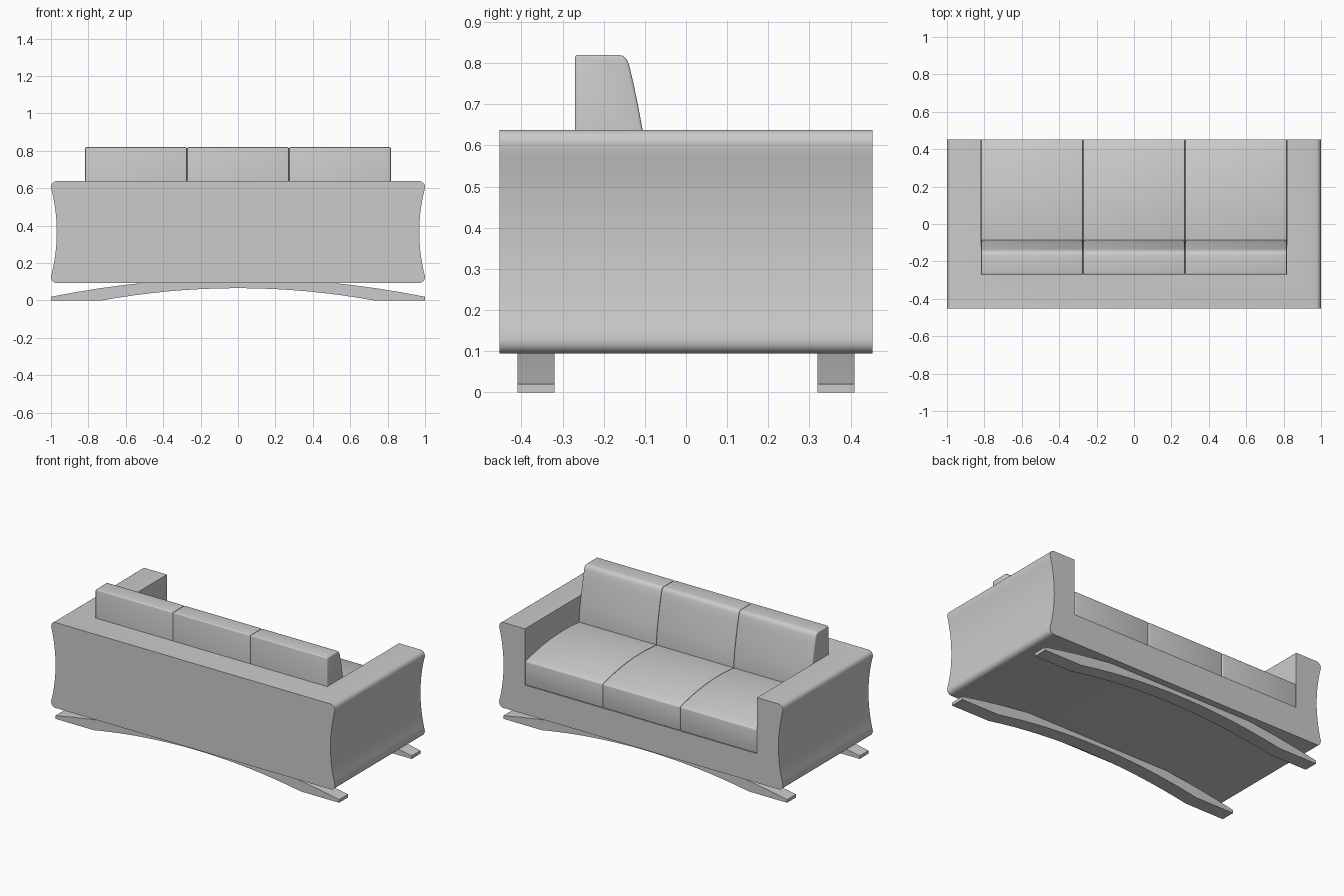
import bpy, bmesh, math
from mathutils import Vector

cube = bpy.data.objects.get("Cube")
if cube:
    bpy.data.objects.remove(cube, do_unlink=True)

# Single upholstery colour
GREY = (0.6, 0.6, 0.6, 1.0)
mat = bpy.data.materials.new("light grey")
mat.use_nodes = True
mat.diffuse_color = GREY
mat.node_tree.nodes["Principled BSDF"].inputs["Base Color"].default_value = GREY


def extrude_profile(name, points, axis, start, end):
    """Extrude a profile along x (points are y, z) or along y (points are x, z)."""
    bm = bmesh.new()
    if axis == "x":
        verts = [bm.verts.new((start, a, b)) for a, b in points]
        move = Vector((end - start, 0, 0))
    else:
        verts = [bm.verts.new((a, start, b)) for a, b in points]
        move = Vector((0, end - start, 0))
    face = bm.faces.new(verts)
    geom = bmesh.ops.extrude_face_region(bm, geom=[face])["geom"]
    bmesh.ops.translate(bm, verts=[g for g in geom if isinstance(g, bmesh.types.BMVert)], vec=move)
    bmesh.ops.recalc_face_normals(bm, faces=bm.faces)
    mesh = bpy.data.meshes.new(name)
    bm.to_mesh(mesh)
    bm.free()
    mesh.materials.append(mat)
    obj = bpy.data.objects.new(name, mesh)
    bpy.context.collection.objects.link(obj)
    return obj


def activate(obj):
    bpy.ops.object.select_all(action="DESELECT")
    obj.select_set(True)
    bpy.context.view_layer.objects.active = obj


def smooth(obj):
    activate(obj)
    bpy.ops.object.shade_smooth_by_angle(angle=math.radians(35))


def soften(obj, width):
    bev = obj.modifiers.new("soft edges", "BEVEL")
    bev.width = width
    bev.segments = 3
    bev.limit_method = "ANGLE"
    bev.angle_limit = math.radians(60)
    bev.use_clamp_overlap = False
    activate(obj)
    bpy.ops.object.modifier_apply(modifier=bev.name)
    smooth(obj)


# Body: waisted sides with rounded corners, seat space cut out of it
BOTTOM, TOP, DEPTH, INNER, BACK = 0.094, 0.638, 0.453, 0.818, -0.27
mid = (BOTTOM + TOP) / 2
corner = [(0.972, 0.0), (0.983, 0.003), (0.992, 0.010), (0.998, 0.020)]
waist = []
for i in range(17):
    t = -1 + i / 8
    waist.append((0.969 + 0.031 * t * t, mid + t * (TOP - mid - 0.034)))
right = ([(x, BOTTOM + d) for x, d in corner] + waist
         + [(x, TOP - d) for x, d in reversed(corner)])
left = [(-x, z) for x, z in reversed(right)]
body = extrude_profile("sofa_body", right + left, "y", -DEPTH, DEPTH)

SEAT_BOTTOM = 0.28
box = [(-INNER, SEAT_BOTTOM), (INNER, SEAT_BOTTOM), (INNER, 1.0), (-INNER, 1.0)]
cutter = extrude_profile("seat_space_cutter", box, "y", BACK, 1.0)
cutter.hide_render = True
cut = body.modifiers.new("seat space", "BOOLEAN")
cut.operation = "DIFFERENCE"
cut.solver = "EXACT"
cut.object = cutter
activate(body)
bpy.ops.object.modifier_apply(modifier=cut.name)
bpy.data.objects.remove(cutter, do_unlink=True)
smooth(body)

# Seat cushions with a crowned top, back cushions with a sloping curved front
seat_profile = [(BACK, SEAT_BOTTOM), (DEPTH, SEAT_BOTTOM)]
for i in range(13):
    t = i / 12
    seat_profile.append((DEPTH + t * (BACK - DEPTH), 0.433 + 0.01 * t + 0.19 * t * (1 - t)))

back_profile = [(BACK, 0.42), (-0.085, 0.42), (-0.087, 0.50), (-0.094, 0.57), (-0.105, 0.635),
                (-0.117, 0.70), (-0.128, 0.752), (-0.138, 0.795), (-0.144, 0.809),
                (-0.154, 0.818), (-0.168, 0.82), (BACK, 0.82)]

WIDTH = 2 * INNER / 3
for i, side in enumerate(("right", "middle", "left")):
    x0 = -INNER + i * WIDTH + 0.001
    x1 = x0 + WIDTH - 0.002
    soften(extrude_profile("seat_cushion_" + side, seat_profile, "x", x0, x1), 0.007)
    soften(extrude_profile("back_cushion_" + side, back_profile, "x", x0, x1), 0.007)

# Arched runners, one under each long edge
N = 16
under = [(-1.0, 0.0)]
for i in range(N + 1):
    x = 0.73 * (-1 + 2 * i / N)
    under.append((x, 0.066 * (1 - (x / 0.73) ** 2)))
under.append((1.0, 0.0))
over = []
for i in range(N + 1):
    x = 1 - 2 * i / N
    over.append((x, 0.02 + 0.1 * (1 - x * x)))
for name, y in (("front_runner", -0.41), ("rear_runner", 0.32)):
    smooth(extrude_profile(name, under + over, "y", y, y + 0.09))
